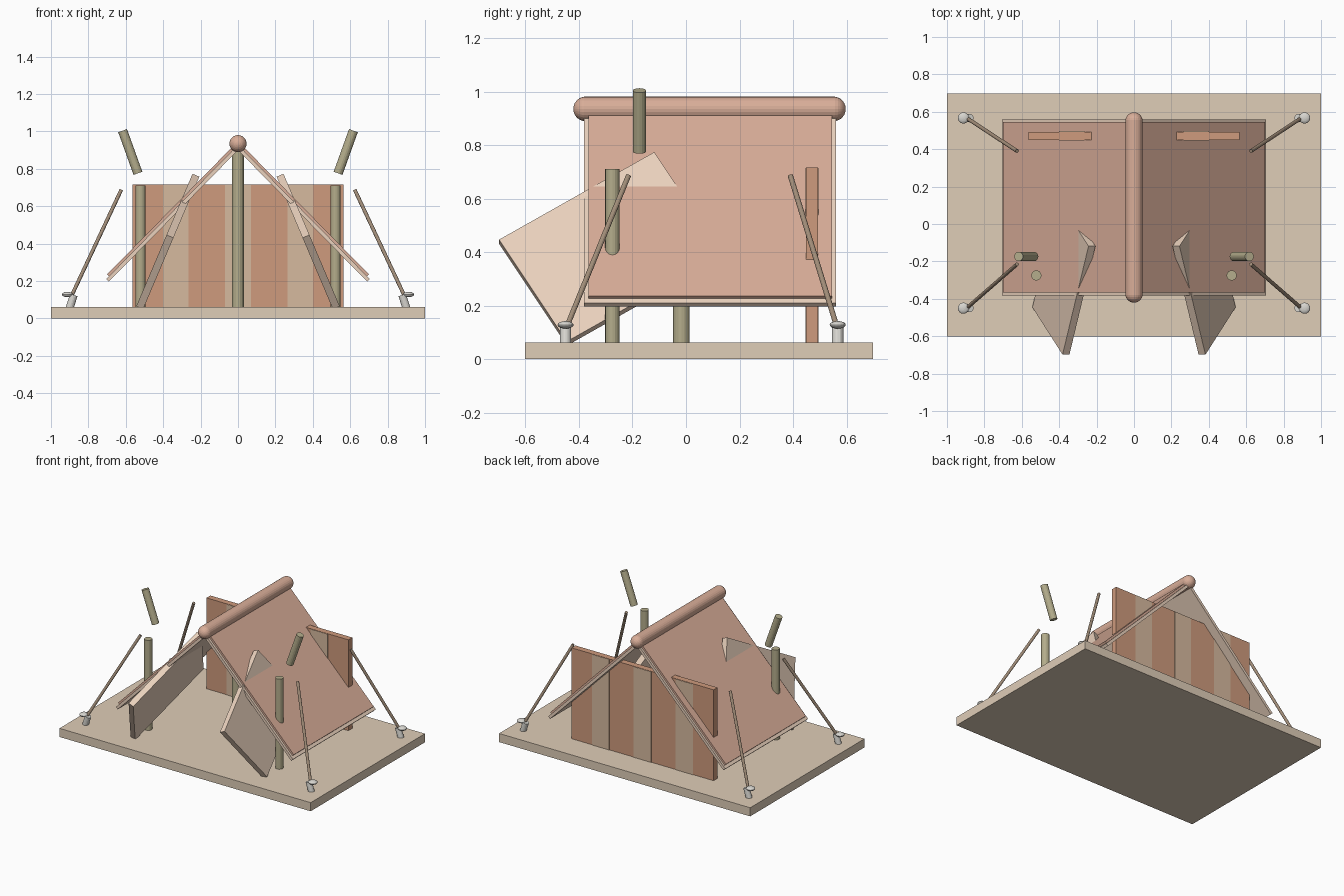
import bpy, bmesh, math
from mathutils import Vector, Matrix

if "Cube" in bpy.data.objects:
    bpy.data.objects.remove(bpy.data.objects["Cube"])


def material(name, rgb):
    # screen colour (0-255) to linear
    m = bpy.data.materials.new(name)
    m.diffuse_color = [(c / 255) ** 2.2 for c in rgb] + [1]
    m.use_nodes = True
    m.node_tree.nodes["Principled BSDF"].inputs["Base Color"].default_value = m.diffuse_color
    return m


SAND = material("sand", (222, 204, 182))
CANVAS = material("canvas", (216, 172, 151))
TRIM = material("trim", (234, 209, 188))
WALL = material("wall", (205, 153, 124))
STRIPE = material("stripe", (213, 184, 157))
POLE = material("pole", (179, 172, 139))
ROPE = material("rope", (160, 140, 120))
PEG = material("peg", (215, 213, 207))


def make(name, bm, mat, smooth=False):
    bmesh.ops.recalc_face_normals(bm, faces=bm.faces)
    me = bpy.data.meshes.new(name)
    bm.to_mesh(me)
    bm.free()
    me.materials.append(mat)
    ob = bpy.data.objects.new(name, me)
    bpy.context.collection.objects.link(ob)
    if smooth:
        me.polygons.foreach_set("use_smooth", [True] * len(me.polygons))
    return ob


def box(name, centre, size, mat, rot=Matrix.Identity(4)):
    bm = bmesh.new()
    m = Matrix.Translation(centre) @ rot @ Matrix.Diagonal((*size, 1))
    bmesh.ops.create_cube(bm, size=1, matrix=m)
    return make(name, bm, mat)


def rod(name, a, b, r, mat, sides=16):
    a, b = Vector(a), Vector(b)
    d = b - a
    m = Matrix.Translation((a + b) / 2) @ d.to_track_quat('Z', 'Y').to_matrix().to_4x4()
    bm = bmesh.new()
    bmesh.ops.create_cone(bm, cap_ends=True, segments=sides, radius1=r, radius2=r,
                          depth=d.length, matrix=m)
    return make(name, bm, mat)


# ground slab
box("ground_slab", (0, 0.048, 0.031), (2, 1.3, 0.062), SAND)

# ridge bolster: sphere halves pulled apart into a capsule
bm = bmesh.new()
bmesh.ops.create_uvsphere(bm, u_segments=24, v_segments=13, radius=0.046)
for v in bm.verts:
    v.co.z += 0.463 if v.co.z > 0 else -0.463
bm.transform(Matrix.Translation((0, 0.088, 0.935)) @ Matrix.Rotation(math.pi / 2, 4, 'X'))
make("ridge_bolster", bm, CANVAS)

# centre pole
rod("centre_pole", (0, -0.017, 0.06), (0, -0.017, 0.91), 0.031, POLE)

# striped back wall
box("back_wall", (0, 0.471, 0.388), (1.13, 0.044, 0.656), WALL)
for i in (-1, 0, 1):
    box("wall_stripe", (0.333 * i, 0.471, 0.387), (0.138, 0.05, 0.654), STRIPE)

# sloped roof: lining below, slightly smaller canvas on top
ANG = math.radians(45.5)


def roof(name, side, s0, s1, n0, n1, y0, y1, mat):
    s, n = (s0 + s1) / 2, (n0 + n1) / 2
    x = s * math.cos(ANG) + n * math.sin(ANG)
    z = 0.928 - s * math.sin(ANG) + n * math.cos(ANG)
    box(name, (side * x, (y0 + y1) / 2, z), (s1 - s0, y1 - y0, n1 - n0), mat,
        Matrix.Rotation(side * ANG, 4, 'Y'))


for side in (-1, 1):
    roof("roof_lining", side, 0.02, 1.006, -0.02, 0, -0.382, 0.56, TRIM)
    roof("roof_canvas", side, 0.01, 0.984, 0, 0.014, -0.365, 0.545, CANVAS)

    # folded entrance flap
    rot = Matrix.Rotation(-side * math.radians(23), 4, 'Y') @ Matrix.Rotation(math.radians(31.5), 4, 'X')
    box("door_flap", (side * 0.375, -0.282, 0.412), (0.04, 0.68, 0.485), TRIM, rot)

    # side pole and floating tilted pole
    rod("side_pole", (side * 0.522, -0.275, 0.06), (side * 0.522, -0.275, 0.71), 0.027, POLE)
    rod("tilted_pole", (side * 0.535, -0.174, 0.776), (side * 0.617, -0.174, 1.004), 0.025, POLE)

    # guy ropes with pegs
    for y_top, y_peg in ((-0.215, -0.45), (0.39, 0.567)):
        rod("guy_rope", (side * 0.625, y_top, 0.686), (side * 0.895, y_peg, 0.11), 0.01, ROPE, 12)
        rod("peg", (side * 0.902, y_peg, 0.05), (side * 0.878, y_peg, 0.125), 0.021, PEG)
        bm = bmesh.new()
        bmesh.ops.create_uvsphere(bm, u_segments=16, v_segments=10, radius=1,
                                  matrix=Matrix.Translation((side * 0.912, y_peg, 0.128))
                                  @ Matrix.Diagonal((0.03, 0.03, 0.014, 1)))
        make("peg_head", bm, PEG)
